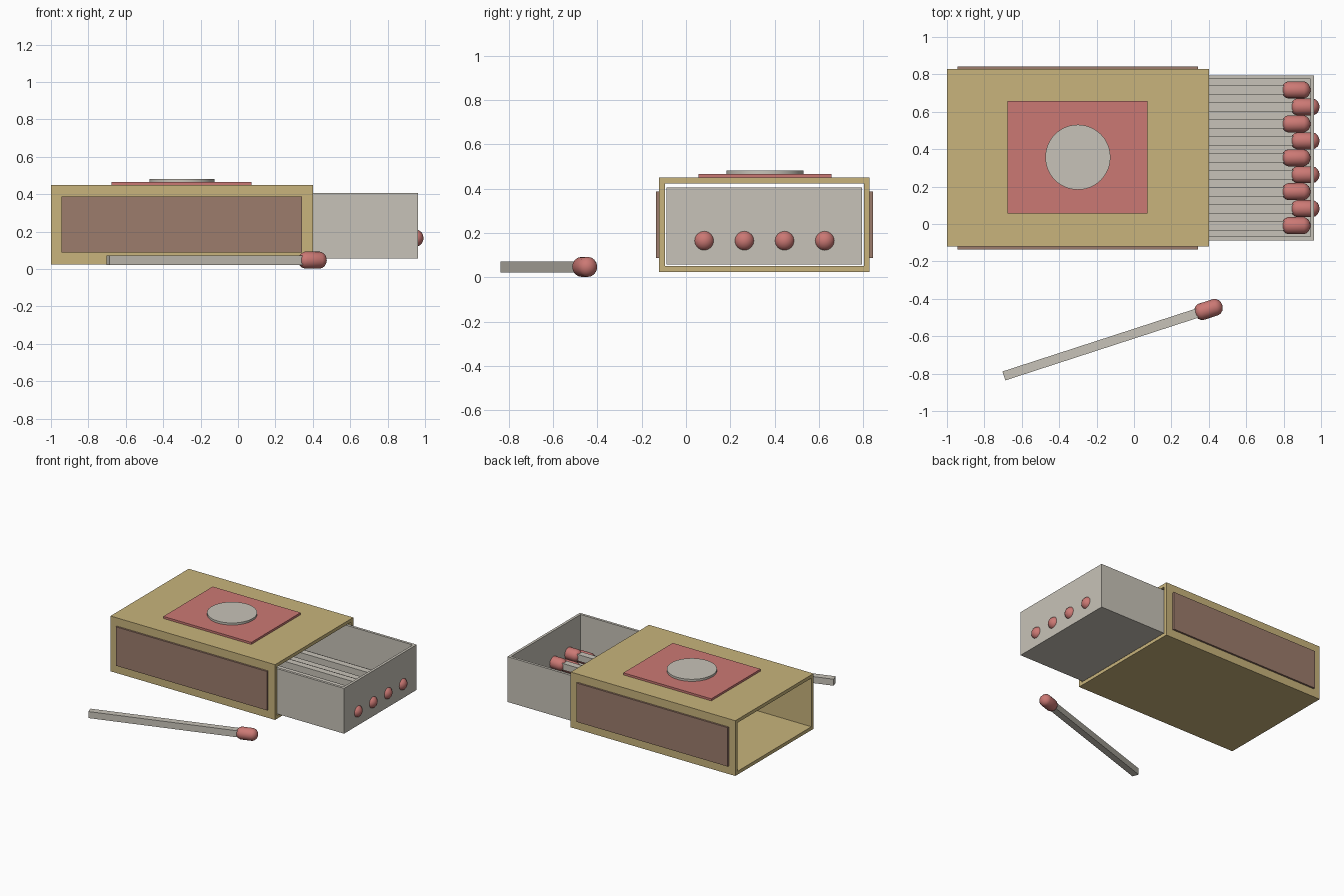
import bpy, bmesh, math
from mathutils import Matrix, Vector

if "Cube" in bpy.data.objects:
    bpy.data.objects.remove(bpy.data.objects["Cube"])


def material(name, rgb):
    m = bpy.data.materials.new(name)
    m.diffuse_color = (*rgb, 1)
    m.use_nodes = True
    m.node_tree.nodes["Principled BSDF"].inputs["Base Color"].default_value = m.diffuse_color
    return m


TAN = material("tan_card", (0.58, 0.455, 0.20))
CREAM = material("cream_wood", (0.575, 0.545, 0.48))
RED = material("red", (0.60, 0.19, 0.175))
BROWN = material("brown_striker", (0.335, 0.20, 0.15))


def finish(name, bm, mat):
    bmesh.ops.recalc_face_normals(bm, faces=bm.faces)
    me = bpy.data.meshes.new(name)
    bm.to_mesh(me)
    bm.free()
    me.materials.append(mat)
    ob = bpy.data.objects.new(name, me)
    bpy.context.collection.objects.link(ob)
    return ob


def box_bm(x0, x1, y0, y1, z0, z1):
    bm = bmesh.new()
    bmesh.ops.create_cube(bm, size=1)
    mid = Vector((x0 + x1, y0 + y1, z0 + z1)) / 2
    size = (x1 - x0, y1 - y0, z1 - z0)
    bm.transform(Matrix.Translation(mid) @ Matrix.Diagonal((*size, 1)))
    return bm


def smooth(ob, angle=40):
    bpy.ops.object.select_all(action='DESELECT')
    ob.select_set(True)
    bpy.context.view_layer.objects.active = ob
    bpy.ops.object.shade_smooth_by_angle(angle=math.radians(angle))


MID_Y = 0.354

# Outer sleeve: rectangular tube open at both x ends
T = 0.026
y0, y1, z0, z1 = MID_Y - 0.475, MID_Y + 0.475, 0.025, 0.45
bm = bmesh.new()
rings = []
for x in (-1.0, 0.4):
    for t in (0, T):
        corners = ((y0 + t, z0 + t), (y1 - t, z0 + t), (y1 - t, z1 - t), (y0 + t, z1 - t))
        rings.append([bm.verts.new((x, y, z)) for y, z in corners])
for a, b in ((0, 1), (2, 3), (0, 2), (1, 3)):
    for i in range(4):
        j = (i + 1) % 4
        bm.faces.new((rings[a][i], rings[a][j], rings[b][j], rings[b][i]))
finish("sleeve", bm, TAN)

# Tray: box with an inset top pushed down to leave thin walls
bm = box_bm(-0.42, 0.963, MID_Y - 0.441, MID_Y + 0.441, 0.057, 0.405)
top = [f for f in bm.faces if f.normal.z > 0.9]
bmesh.ops.inset_region(bm, faces=top, thickness=0.02, use_even_offset=True)
bm.normal_update()
floor = bmesh.ops.extrude_face_region(bm, geom=top)["geom"]
bmesh.ops.delete(bm, geom=top, context='FACES_ONLY')
bmesh.ops.translate(bm, vec=(0, 0, -0.328), verts=[v for v in floor if isinstance(v, bmesh.types.BMVert)])
finish("tray", bm, CREAM)

# Striker strips on both long sides
for name, a, b in (("front_striker", y0 - 0.014, y0), ("back_striker", y1, y1 + 0.014)):
    finish(name, box_bm(-0.945, 0.342, a, b, 0.088, 0.387), BROWN)

# Label plate and round emblem on top
finish("label_plate", box_bm(-0.675, 0.073, 0.057, 0.657, 0.45, 0.466), RED)
bm = bmesh.new()
bmesh.ops.create_cone(bm, cap_ends=True, segments=48, radius1=0.174, radius2=0.174, depth=0.016,
                      matrix=Matrix.Translation((-0.3, 0.357, 0.474)))
smooth(finish("label_disc", bm, CREAM))

HEAD_R, HEAD_HALF, CAP, LENGTH = 0.046, 0.078, 0.042, 1.15


def match(name, tip, angle=0):
    """Square stick with a capsule head; tip is the head centre, running along local x."""
    place = Matrix.Translation(tip) @ Matrix.Rotation(angle, 4, 'Z')
    bm = box_bm(-LENGTH, 0, -0.025, 0.025, -0.025, 0.025)
    bm.transform(place)
    finish(name + "_stick", bm, CREAM)
    # Capsule: sphere pulled apart at its equator
    bm = bmesh.new()
    bmesh.ops.create_uvsphere(bm, u_segments=16, v_segments=9, radius=1)
    for v in bm.verts:
        s = 1 if v.co.z > 0 else -1
        v.co.z = v.co.z * CAP + s * (HEAD_HALF - CAP)
        v.co.x *= HEAD_R
        v.co.y *= HEAD_R
    bm.transform(place @ Matrix.Rotation(math.pi / 2, 4, 'Y'))
    smooth(finish(name + "_head", bm, RED), 60)


# Nine matches in the tray, alternating low and high; high ones poke through the end
for i in range(9):
    high = i % 2
    match(f"match_{i + 1}", (0.914 if high else 0.866, MID_Y + (i - 4) * 0.0907, 0.165 if high else 0.115))

# Loose match lying in front
match("loose_match", (0.398, -0.457, 0.047), math.radians(18))
